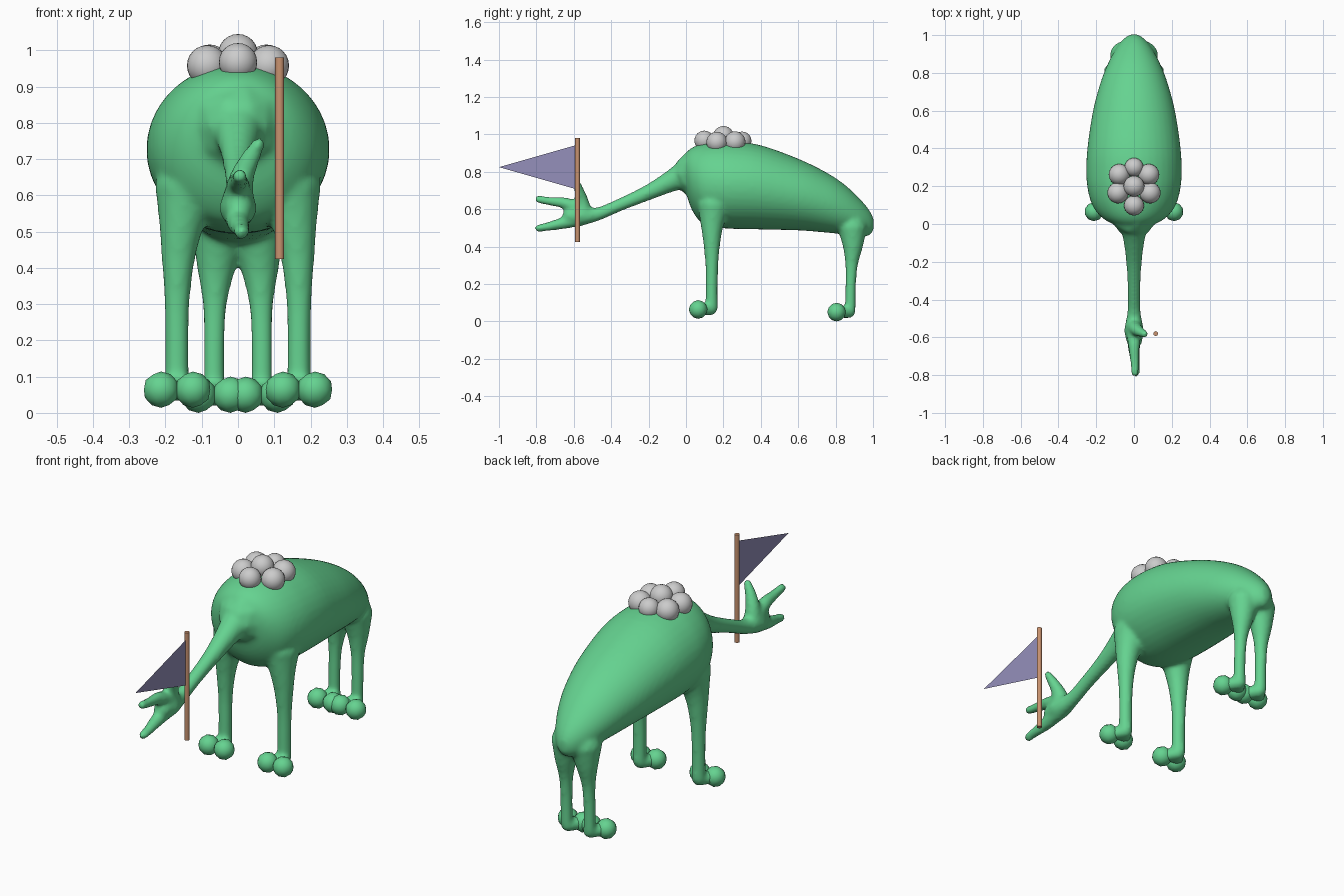
import bpy, bmesh, math
from mathutils import Vector

if "Cube" in bpy.data.objects:
    bpy.data.objects.remove(bpy.data.objects["Cube"])


def material(name, rgb):
    m = bpy.data.materials.new(name)
    m.diffuse_color = (*rgb, 1)
    m.use_nodes = True
    m.node_tree.nodes["Principled BSDF"].inputs["Base Color"].default_value = m.diffuse_color
    return m


green = material("green_skin", (0.13, 0.65, 0.28))
wood = material("wood", (0.58, 0.29, 0.16))
cloth = material("cloth", (0.30, 0.28, 0.50))


def spline(rows, steps=5):
    """Catmull-Rom interpolation through rows of numbers."""
    rows = [Vector(r) for r in rows]
    out = []
    for i in range(len(rows) - 1):
        p0, p1, p2 = rows[max(i - 1, 0)], rows[i], rows[i + 1]
        p3 = rows[min(i + 2, len(rows) - 1)]
        for k in range(steps):
            t = k / steps
            out.append(0.5 * (2 * p1 + (p2 - p0) * t + (2 * p0 - 5 * p1 + 4 * p2 - p3) * t * t
                              + (3 * p1 - p0 - 3 * p2 + p3) * t ** 3))
    return out + [rows[-1]]


def skin_rings(bm, rings):
    """Bridge equal-length rings of points and close both ends."""
    loops = [[bm.verts.new(p) for p in r] for r in rings]
    n = len(loops[0])
    for a, b in zip(loops, loops[1:]):
        for i in range(n):
            j = (i + 1) % n
            bm.faces.new((a[i], a[j], b[j], b[i]))
    bm.faces.new(loops[0][::-1])
    bm.faces.new(loops[-1])


def tube(bm, rows, sx=1.0):
    """Tapered round limb through (x, y, z, radius), mirrored when sx is -1."""
    pts = spline(rows)
    centres = [Vector((p[0] * sx, p[1], p[2])) for p in pts]
    rings = []
    for i, c in enumerate(centres):
        d = (centres[min(i + 1, len(pts) - 1)] - centres[max(i - 1, 0)]).normalized()
        side = d.cross(Vector((1, 0.01, 0)) if abs(d.x) < 0.8 else Vector((0, 0, 1))).normalized()
        up = d.cross(side)
        r = max(pts[i][3], 0.003)
        rings.append([c + r * (math.cos(a) * side + math.sin(a) * up)
                      for a in (math.tau * k / 16 for k in range(16))])
    skin_rings(bm, rings)
    for c, r in ((centres[0], pts[0][3]), (centres[-1], pts[-1][3])):
        ret = bmesh.ops.create_icosphere(bm, subdivisions=2, radius=r)
        bmesh.ops.translate(bm, verts=ret["verts"], vec=c)


bm = bmesh.new()
# Torso: y, top, bottom, half width
torso = [(-0.008, 0.87, 0.72, 0.07), (0.0, 0.90, 0.69, 0.11), (0.03, 0.928, 0.60, 0.165),
         (0.08, 0.948, 0.53, 0.21), (0.15, 0.96, 0.505, 0.238), (0.25, 0.962, 0.495, 0.252),
         (0.40, 0.942, 0.492, 0.247), (0.60, 0.87, 0.487, 0.217), (0.75, 0.797, 0.475, 0.177),
         (0.85, 0.73, 0.465, 0.138), (0.93, 0.655, 0.455, 0.095), (0.98, 0.595, 0.46, 0.055),
         (1.004, 0.55, 0.49, 0.02)]
skin_rings(bm, [[Vector((w * math.cos(a), y, (t + b) / 2 + (t - b) / 2 * math.sin(a)))
                 for a in (math.tau * k / 40 for k in range(40))]
                for y, t, b, w in spline(torso, 4)])

# Long arm, two fingers and thumb
tube(bm, [(0, 0.06, 0.79, 0.13), (0, 0.0, 0.785, 0.085), (0, -0.07, 0.755, 0.06),
          (0, -0.2, 0.69, 0.042), (0, -0.35, 0.625, 0.034), (0, -0.47, 0.575, 0.036),
          (0, -0.56, 0.565, 0.052), (0.002, -0.62, 0.565, 0.042)])
tube(bm, [(0, -0.56, 0.55, 0.04), (0, -0.66, 0.525, 0.032), (0.008, -0.74, 0.507, 0.024),
          (0.01, -0.79, 0.498, 0.021)])
tube(bm, [(0, -0.55, 0.585, 0.045), (0, -0.64, 0.63, 0.032), (0.003, -0.72, 0.642, 0.024),
          (0.005, -0.79, 0.653, 0.021)])
tube(bm, [(0, -0.545, 0.58, 0.045), (0.008, -0.555, 0.64, 0.036), (0.03, -0.57, 0.695, 0.028),
          (0.057, -0.583, 0.742, 0.02)])

# Legs and the short feet that lead to the toes
toes = []
for s in (-1, 1):
    tube(bm, [(0.168, 0.137, 0.07, 0.034), (0.168, 0.137, 0.18, 0.033), (0.168, 0.138, 0.3, 0.035),
              (0.165, 0.138, 0.42, 0.046), (0.156, 0.14, 0.52, 0.063), (0.14, 0.15, 0.62, 0.092)], s)
    tube(bm, [(0.066, 0.878, 0.06, 0.03), (0.066, 0.88, 0.18, 0.029), (0.064, 0.885, 0.3, 0.034),
              (0.06, 0.892, 0.4, 0.054), (0.05, 0.89, 0.5, 0.08)], s)
    for x, y, z, names in ((0.166, 0.065, 0.064, "front_toe"), (0.063, 0.805, 0.05, "rear_toe")):
        for dx in (-0.042, 0.046):
            tube(bm, [(x, y + 0.07, z, 0.032), (x + dx, y, z, 0.032)], s)
            toes.append((names, (s * (x + dx), y, z)))
bmesh.ops.recalc_face_normals(bm, faces=bm.faces)

mesh = bpy.data.meshes.new("body")
bm.to_mesh(mesh)
bm.free()
mesh.materials.append(green)
body = bpy.data.objects.new("body", mesh)
bpy.context.collection.objects.link(body)
# Fuse the limbs into one soft skin
fuse = body.modifiers.new("fuse", 'REMESH')
fuse.mode = 'VOXEL'
fuse.voxel_size = 0.01
fuse.use_smooth_shade = True
soften = body.modifiers.new("soften", 'SMOOTH')
soften.factor = 0.5
soften.iterations = 10

# Round toes
for name, loc in toes:
    bpy.ops.mesh.primitive_ico_sphere_add(subdivisions=2, radius=0.05, location=loc)
    o = bpy.context.object
    o.name = name
    o.data.materials.append(green)
    bpy.ops.object.shade_smooth()

# Cluster of grey balls on the back
for x, y, z, r in ((0, 0.2, 0.99, 0.055), (0, 0.098, 0.967, 0.053), (0, 0.3, 0.965, 0.05),
                   (-0.085, 0.165, 0.958, 0.056), (0.085, 0.165, 0.958, 0.056),
                   (-0.078, 0.262, 0.96, 0.056), (0.078, 0.262, 0.96, 0.056)):
    bpy.ops.mesh.primitive_uv_sphere_add(segments=24, ring_count=12, radius=r, location=(x, y, z))
    bpy.context.object.name = "back_ball"
    bpy.ops.object.shade_smooth()

# Flag pole
bpy.ops.mesh.primitive_cylinder_add(vertices=16, radius=0.0125, depth=0.555,
                                    location=(0.115, -0.58, 0.7025))
pole = bpy.context.object
pole.name = "flag_pole"
pole.data.materials.append(wood)
bpy.ops.object.shade_smooth_by_angle()

# Pennant
flag = bpy.data.meshes.new("pennant")
flag.from_pydata([(0.115, -0.58, 0.945), (0.115, -1.0, 0.825), (0.115, -0.58, 0.705)], [], [(0, 1, 2)])
flag.materials.append(cloth)
bpy.context.collection.objects.link(bpy.data.objects.new("pennant", flag))
